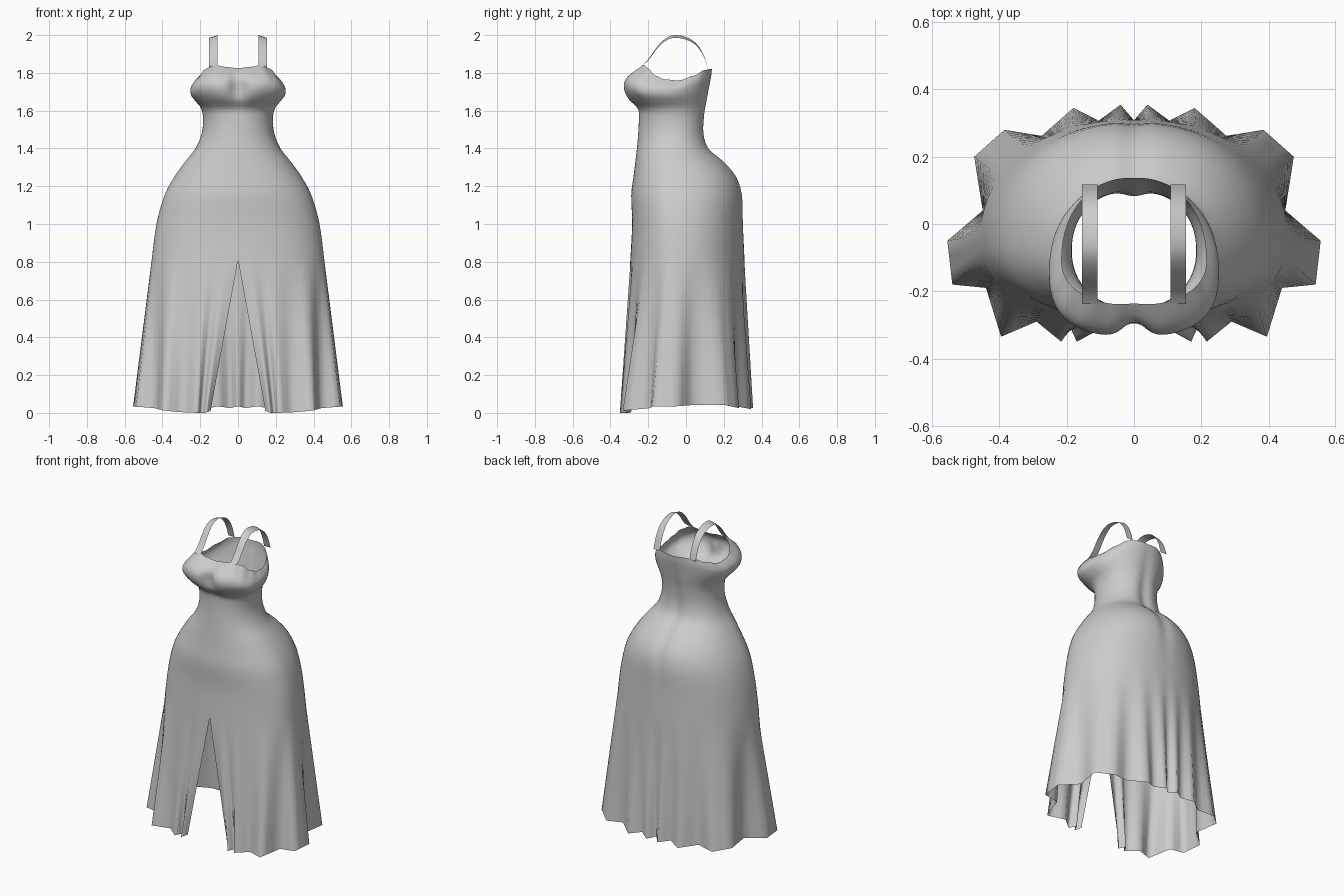
import bpy, math

if "Cube" in bpy.data.objects:
    bpy.data.objects.remove(bpy.data.objects["Cube"])

# body sections: z, half width, front y, back y, y of widest point
ROWS = [(0.81, .457, -.295, .310, -.05), (1.00, .432, -.285, .303, -.05),
        (1.15, .390, -.290, .300, -.05), (1.25, .337, -.278, .270, -.05),
        (1.33, .280, -.268, .205, -.06), (1.40, .225, -.260, .125, -.07),
        (1.48, .192, -.253, .100, -.07), (1.56, .185, -.250, .102, -.08),
        (1.61, .195, -.258, .107, -.09), (1.66, .222, -.308, .115, -.12),
        (1.71, .247, -.332, .122, -.14), (1.76, .252, -.331, .130, -.14),
        (1.80, .240, -.300, .136, -.13), (1.84, .215, -.242, .139, -.11)]
# pleated hem, from slit edge round to centre back: angle, x, y, z
HEM = [(0, .145, -.315, .012), (7, .170, -.350, .0), (13, .192, -.302, .0),
       (20, .216, -.350, .0), (34, .290, -.290, .003), (50, .395, -.335, .012),
       (67, .440, -.190, .025), (80, .540, -.180, .033), (92, .555, -.050, .035),
       (103, .450, .040, .042), (120, .475, .200, .043), (137, .385, .280, .025),
       (148, .275, .262, .035), (158, .180, .345, .020), (167, .105, .307, .035),
       (174, .040, .355, .025), (180, .0, .308, .035)]
# neckline height by angle
NECK = [(0, 1.825), (15, 1.832), (32, 1.842), (50, 1.822), (70, 1.785), (90, 1.765),
        (105, 1.76), (125, 1.785), (145, 1.815), (165, 1.822), (180, 1.818)]


def catmull(pts, sub):
    out = []
    for i in range(len(pts) - 1):
        p0, p1, p2, p3 = (pts[max(0, min(len(pts) - 1, i + k))] for k in (-1, 0, 1, 2))
        for s in range(sub):
            t = s / sub
            out.append(tuple(.5 * (2 * b + (c - a) * t + (2 * a - 5 * b + 4 * c - d) * t * t
                                   + (3 * b - a - 3 * c + d) * t ** 3)
                             for a, b, c, d in zip(p0, p1, p2, p3)))
    return out + [tuple(pts[-1])]


def linear(pts, sub):
    out = [tuple(a + (b - a) * s / sub for a, b in zip(p, q))
           for p, q in zip(pts, pts[1:]) for s in range(sub)]
    return out + [tuple(pts[-1])]


def neck_height(a):
    for (a0, z0), (a1, z1) in zip(NECK, NECK[1:]):
        if a <= a1:
            t = (a - a0) / (a1 - a0)
            return z0 + (z1 - z0) * t * t * (3 - 2 * t)
    return NECK[-1][1]


def body_point(row, a):
    z, w, f, b, c = row
    r = math.radians(a)
    s, k = max(0, math.sin(r)), math.cos(r)
    bust = math.exp(-((z - 1.73) / .075) ** 2)
    e = .92 - .17 * bust if k > 0 else .92
    x = w * s ** e if a < 180 else 0
    y = c + (f - c) * k ** e if k > 0 else c + (b - c) * (-k) ** e
    if k > 0:                                   # cleft between the bust cups
        y += .045 * bust * math.exp(-(x / .045) ** 2)
    else:                                       # groove down the back
        y -= .018 * math.exp(-(x / .04) ** 2) * math.exp(-((z - 1.4) / .3) ** 2)
    if z > 1.62:                                # shape the neckline
        z = 1.62 + (z - 1.62) * (neck_height(a) - 1.62) / .22
    return x, y, z


def sheet(name, grid):
    n = len(grid[0])
    faces = [(i * n + j, i * n + j + 1, (i + 1) * n + j + 1, (i + 1) * n + j)
             for i in range(len(grid) - 1) for j in range(n - 1)]
    me = bpy.data.meshes.new(name)
    me.from_pydata([v for row in grid for v in row], [], faces)
    me.polygons.foreach_set("use_smooth", [True] * len(faces))
    ob = bpy.data.objects.new(name, me)
    bpy.context.collection.objects.link(ob)
    m = ob.modifiers.new("mirror", 'MIRROR')
    m.merge_threshold = .0005
    return ob


# gown: straight pleats from the hem up to the slit apex, then the fitted body
hem = linear(HEM, 3)
body = [[body_point(r, h[0]) for h in hem] for r in catmull(ROWS, 3)]
skirt = [[tuple(p + (q - p) * i / 8 for p, q in zip(h[1:], top))
          for h, top in zip(hem, body[0])] for i in range(8)]
sheet("gown", skirt + body)

# shoulder straps: ribbons arching from front to back, tilted outwards
PATH = [(-.238, 1.835), (-.20, 1.872), (-.15, 1.942), (-.105, 1.985), (-.06, 2.0),
        (0, 1.99), (.055, 1.955), (.095, 1.89), (.118, 1.815)]
path = catmull(PATH, 3)
ribbon = []
for i, (y, z) in enumerate(path):
    drop = .015 * math.sin(math.pi * i / (len(path) - 1))
    ribbon.append([(.108, y, z), (.154, y, z - drop)])
sheet("shoulder_straps", ribbon)
